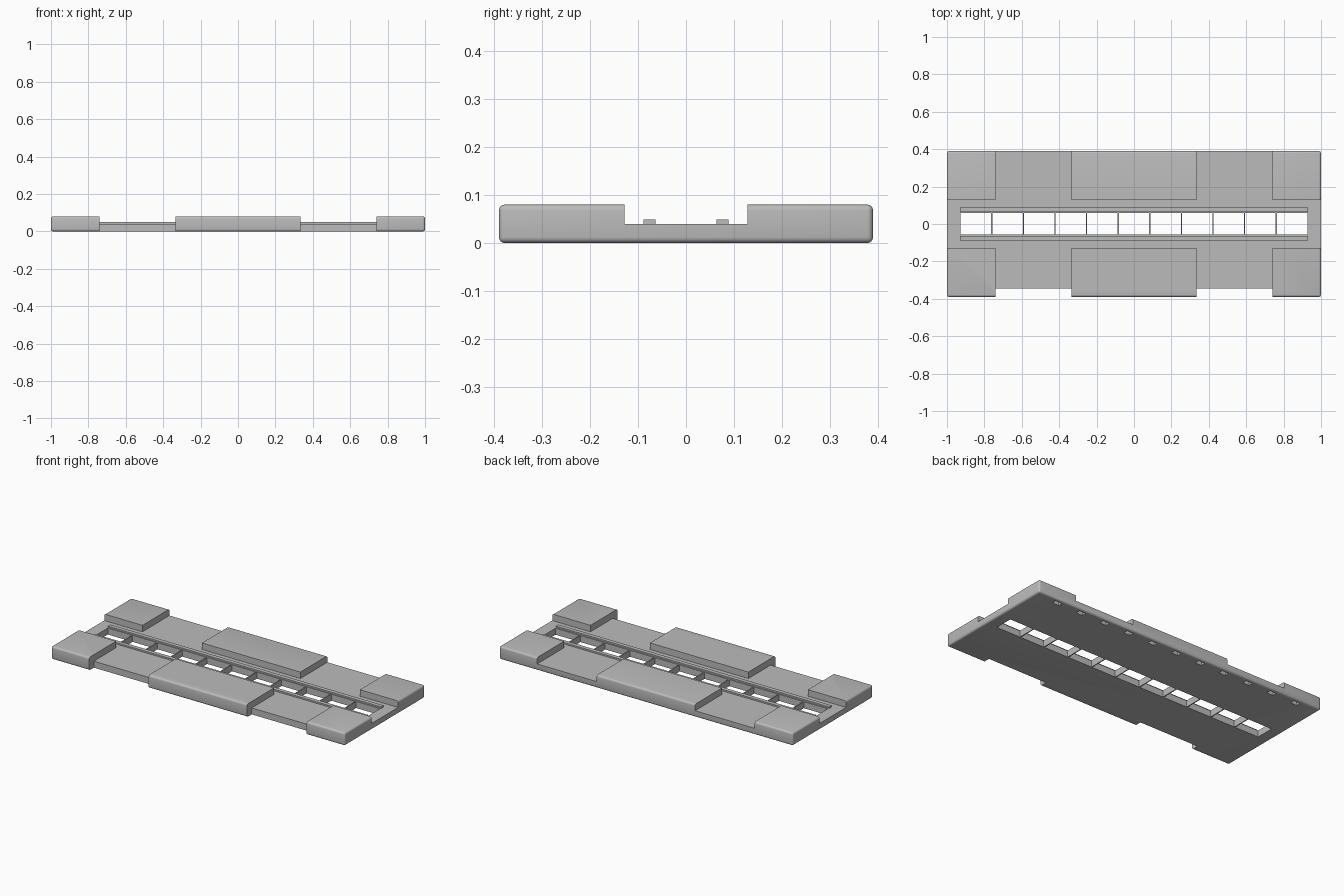
import bpy
import bmesh
from mathutils import Vector

cube = bpy.data.objects.get("Cube")
if cube:
    bpy.data.objects.remove(cube, do_unlink=True)

grey = bpy.data.materials.new("plain grey")
grey.use_nodes = True
colour = (0.5, 0.5, 0.5, 1)
grey.diffuse_color = colour
grey.node_tree.nodes["Principled BSDF"].inputs["Base Color"].default_value = colour


def box(name, x, y, z, bevel=0):
    """Box from (low, high) ranges, optionally with rounded edges."""
    bm = bmesh.new()
    bmesh.ops.create_cube(bm, size=1)
    for v in bm.verts:
        v.co = Vector([(r[0] + r[1]) / 2 + c * (r[1] - r[0]) for r, c in zip((x, y, z), v.co)])
    if bevel:
        bmesh.ops.bevel(bm, geom=bm.edges[:], offset=bevel, segments=4,
                        profile=0.5, affect='EDGES')
    mesh = bpy.data.meshes.new(name)
    bm.to_mesh(mesh)
    bm.free()
    mesh.materials.append(grey)
    obj = bpy.data.objects.new(name, mesh)
    bpy.context.collection.objects.link(obj)
    return obj


def activate(obj):
    bpy.ops.object.select_all(action='DESELECT')
    obj.select_set(True)
    bpy.context.view_layer.objects.active = obj


def cut(target, x, y, z):
    cutter = box("cutter", x, y, z)
    cutter.hide_render = True
    mod = target.modifiers.new("cut", 'BOOLEAN')
    mod.operation = 'DIFFERENCE'
    mod.solver = 'EXACT'
    mod.object = cutter
    activate(target)
    bpy.ops.object.modifier_apply(modifier=mod.name)
    bpy.data.objects.remove(cutter, do_unlink=True)


# Rounded slab that the raised blocks are left standing on
base = box("base_plate", (-1, 1), (-0.39, 0.39), (0, 0.08), bevel=0.012)
deck, above = 0.04, 0.2

# Long central channel
cut(base, (-2, 2), (-0.128, 0.128), (deck, above))

# Low decks between blocks, with notches through the front edge
for low, high in ((-0.74, -0.335), (0.335, 0.74)):
    cut(base, (low, high), (-1, 1), (deck, above))
    cut(base, (low, high), (-1, -0.345), (-1, 1))

# Row of slot openings leaving thin crossbars, and blind sockets underneath
pitch, half = 0.169, 0.0815
for i in range(-5, 6):
    x = i * pitch
    cut(base, (x - half, x + half), (-0.055, 0.058), (-1, 1))
    cut(base, (x - 0.022, x + 0.022), (0.343, 0.37), (-1, 0.025))

activate(base)
bpy.ops.object.shade_smooth_by_angle(angle=0.6)

# Raised rails either side of the slot
for name, side in (("front_rail", -1), ("back_rail", 1)):
    y = side * 0.076
    box(name, (-0.93, 0.93), (y - 0.0125, y + 0.0125), (deck - 0.005, 0.049))
